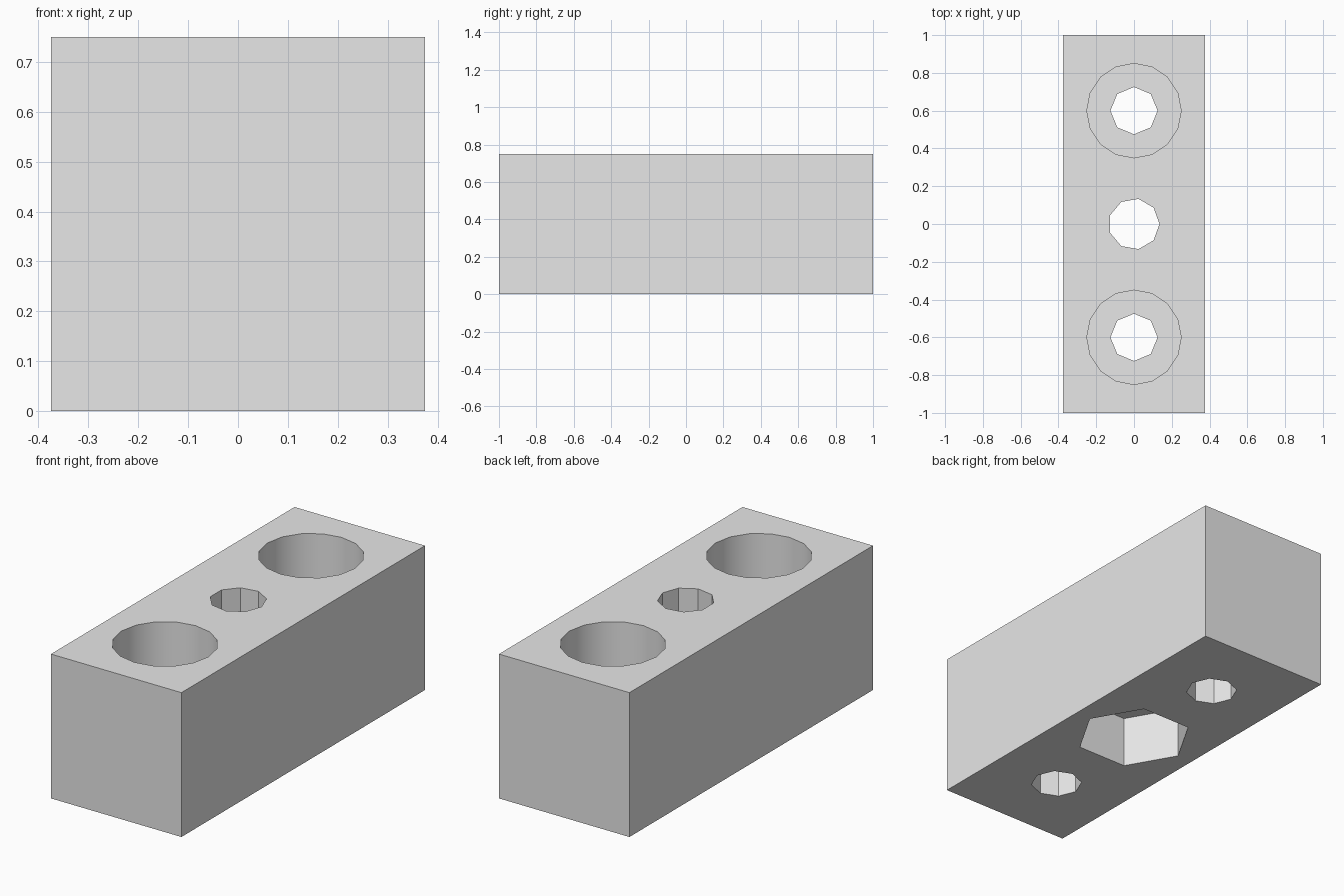
import bpy
import bmesh
from math import cos, sin, tau, radians

WIDTH, LENGTH, HEIGHT = 0.75, 2.0, 0.75
SCREW_Y = 0.6          # distance of the screw holes from the centre
OVER = 0.1             # how far cutters stick out of the block

old = bpy.data.objects.get("Cube")
if old:
    bpy.data.objects.remove(old, do_unlink=True)

grey = bpy.data.materials.new("plain grey")
grey.use_nodes = True
colour = (0.8, 0.8, 0.8, 1.0)
grey.diffuse_color = colour
grey.node_tree.nodes["Principled BSDF"].inputs["Base Color"].default_value = colour


def add_prism(name, outline, z0, z1):
    """Extrude a flat outline from z0 up to z1."""
    bm = bmesh.new()
    face = bm.faces.new([bm.verts.new((x, y, z0)) for x, y in outline])
    top = bmesh.ops.extrude_face_region(bm, geom=[face])["geom"]
    verts = [v for v in top if isinstance(v, bmesh.types.BMVert)]
    bmesh.ops.translate(bm, verts=verts, vec=(0, 0, z1 - z0))
    bmesh.ops.recalc_face_normals(bm, faces=bm.faces)
    mesh = bpy.data.meshes.new(name)
    bm.to_mesh(mesh)
    bm.free()
    mesh.materials.append(grey)
    obj = bpy.data.objects.new(name, mesh)
    bpy.context.collection.objects.link(obj)
    return obj


def ring(sides, radius, y):
    return [(radius * cos(tau * i / sides), y + radius * sin(tau * i / sides))
            for i in range(sides)]


def cut(block, name, sides, radius, y, z0, z1):
    """Subtract a regular prism from the block."""
    cutter = add_prism(name, ring(sides, radius, y), z0, z1)
    cutter.hide_render = True
    mod = block.modifiers.new(name, 'BOOLEAN')
    mod.operation = 'DIFFERENCE'
    mod.solver = 'EXACT'
    mod.object = cutter
    bpy.context.view_layer.objects.active = block
    bpy.ops.object.modifier_apply(modifier=mod.name)
    bpy.data.objects.remove(cutter, do_unlink=True)


# Block
x, y = WIDTH / 2, LENGTH / 2
block = add_prism("mounting_block", [(-x, -y), (x, -y), (x, y), (-x, y)], 0, HEIGHT)

# Counterbored screw holes at both ends
for side in (-1, 1):
    cut(block, "counterbore", 16, 0.25, side * SCREW_Y, HEIGHT / 2, HEIGHT + OVER)
    cut(block, "screw_hole", 8, 0.125, side * SCREW_Y, -OVER, HEIGHT + OVER)

# Hexagonal nut pocket underneath and the bolt hole through the middle
cut(block, "nut_pocket", 6, 0.286, 0, -OVER, 0.27)
cut(block, "bolt_hole", 9, 0.135, 0, -OVER, HEIGHT + OVER)

# Smooth bores, sharp corners
bpy.ops.object.select_all(action='DESELECT')
block.select_set(True)
bpy.context.view_layer.objects.active = block
bpy.ops.object.shade_smooth_by_angle(angle=radians(30))
